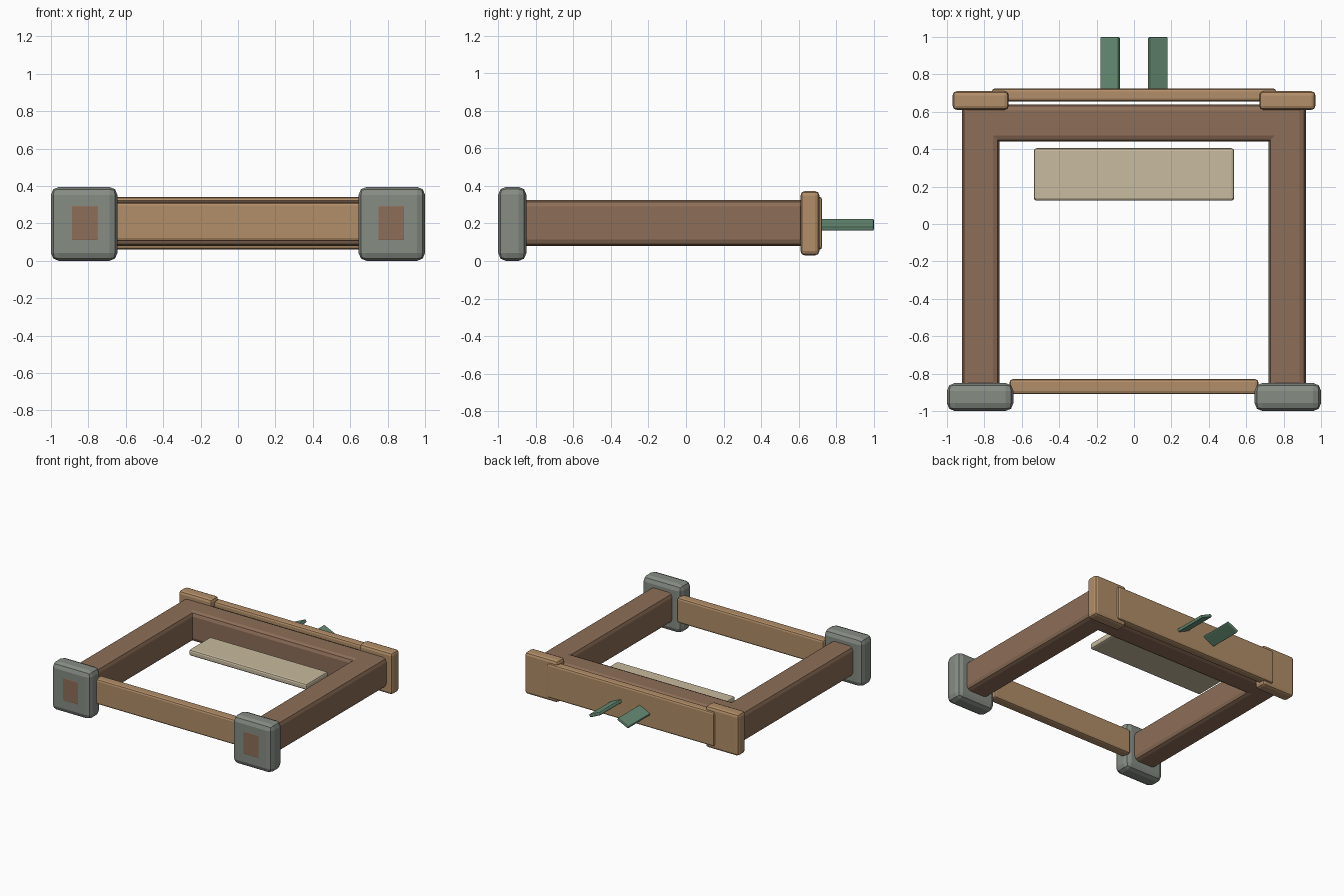
import bpy, bmesh, math

if "Cube" in bpy.data.objects:
    bpy.data.objects.remove(bpy.data.objects["Cube"])


def material(name, r, g, b):
    def lin(c):
        c /= 255
        return c / 12.92 if c <= 0.04045 else ((c + 0.055) / 1.055) ** 2.4
    m = bpy.data.materials.new(name)
    m.diffuse_color = (lin(r), lin(g), lin(b), 1)
    m.use_nodes = True
    m.node_tree.nodes["Principled BSDF"].inputs["Base Color"].default_value = m.diffuse_color
    return m


BROWN = material("brown wood", 141, 110, 88)
TAN = material("tan wood", 178, 142, 104)
GREY = material("grey stone", 134, 140, 132)
GREEN = material("green paint", 103, 141, 117)
CREAM = material("cream panel", 200, 187, 159)


def finish(name, bm, mat):
    bmesh.ops.recalc_face_normals(bm, faces=bm.faces)
    mesh = bpy.data.meshes.new(name)
    bm.to_mesh(mesh)
    bm.free()
    mesh.materials.append(mat)
    ob = bpy.data.objects.new(name, mesh)
    bpy.context.collection.objects.link(ob)
    return ob


def box(name, xs, ys, zs, mat, bevel, tilt=0.0):
    """Box with rounded edges from its extents, tilted about its own y axis."""
    bm = bmesh.new()
    bmesh.ops.create_cube(bm, size=1)
    size = [b - a for a, b in (xs, ys, zs)]
    bmesh.ops.scale(bm, vec=size, verts=bm.verts)
    bmesh.ops.bevel(bm, geom=list(bm.edges), offset=bevel, segments=2,
                    profile=0.5, affect='EDGES')
    ob = finish(name, bm, mat)
    ob.location = [(a + b) / 2 for a, b in (xs, ys, zs)]
    ob.rotation_euler.y = tilt
    return ob


# U-shaped main frame: two side rails and the back rail in one piece
outline = [(-0.92, -1.001), (-0.72, -1.001), (-0.72, 0.44), (0.72, 0.44),
           (0.72, -1.001), (0.92, -1.001), (0.92, 0.64), (-0.92, 0.64)]
bm = bmesh.new()
base = bm.faces.new([bm.verts.new((x, y, 0.08)) for x, y in outline])
top = bmesh.ops.extrude_face_region(bm, geom=[base])["geom"]
bmesh.ops.translate(bm, vec=(0, 0, 0.245),
                    verts=[v for v in top if isinstance(v, bmesh.types.BMVert)])
bmesh.ops.recalc_face_normals(bm, faces=bm.faces)


def inner_corner(e):
    return all(abs(v.co.y - 0.44) < 1e-4 and abs(abs(v.co.x) - 0.72) < 1e-4
               for v in e.verts) and abs(e.verts[0].co.z - e.verts[1].co.z) > 0.1


bmesh.ops.bevel(bm, geom=[e for e in bm.edges if not inner_corner(e)],
                offset=0.034, segments=2, profile=0.5, affect='EDGES')
finish("main_frame", bm, BROWN)

# Mirrored end parts
for side, s in (("left", -1), ("right", 1)):
    def span(a, b):
        return tuple(sorted((s * a, s * b)))
    box(side + "_foot", span(0.645, 1.0), (-1.0, -0.85), (0.0, 0.395), GREY, 0.042)
    box(side + "_corner_block", span(0.67, 0.97), (0.61, 0.71), (0.03, 0.372), TAN, 0.022)
    # Prongs slope away from the centre
    box(side + "_prong", span(0.073, 0.183), (0.68, 1.0), (0.18, 0.206), GREEN,
        0.008, tilt=s * math.radians(25))

# Cross boards
box("front_stretcher", (-0.665, 0.665), (-0.91, -0.83), (0.105, 0.312), TAN, 0.016)
box("back_board", (-0.76, 0.76), (0.655, 0.725), (0.06, 0.342), TAN, 0.016)

# Floating inner panel
box("inner_panel", (-0.535, 0.535), (0.125, 0.405), (0.14, 0.19), CREAM, 0.014)
